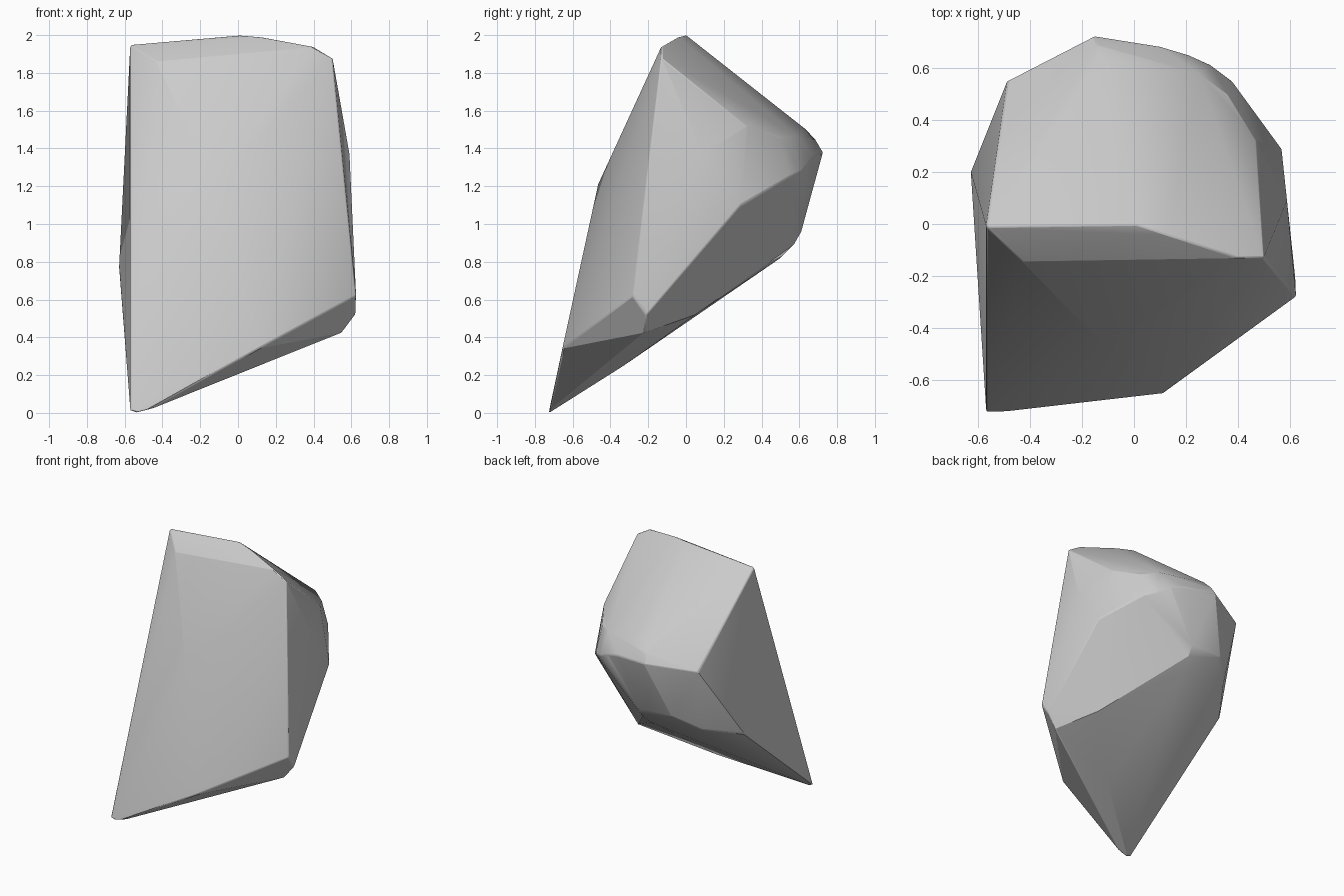
import bpy, bmesh, math

# Key corners of the leaning boulder, grouped by region
top_ridge = [(-0.57, -0.01, 1.95), (0.01, 0, 2.0), (0.13, -0.04, 1.99),
             (0.4, -0.13, 1.94), (0.5, -0.13, 1.88), (-0.43, -0.145, 1.86)]
front_face = [(-0.12, -0.465, 1.21), (0.11, -0.655, 0.34),
              (-0.57, -0.725, 0.01), (-0.54, -0.725, 0), (-0.46, -0.72, 0.02)]
right_side = [(0.625, -0.28, 0.62), (0.622, -0.21, 0.52), (0.55, -0.22, 0.425),
              (0.59, 0.09, 1.37), (0.57, 0.29, 1.1), (0.47, 0.32, 1.52)]
left_side = [(-0.63, 0.2, 0.77), (-0.49, 0.55, 1.34), (-0.45, 0.45, 0.85)]
back_edge = [(-0.15, 0.725, 1.38), (-0.14, 0.69, 1.44), (-0.12, 0.635, 1.5),
             (0.1, 0.685, 1.36), (0.2, 0.655, 1.33), (0.3, 0.61, 1.28),
             (0.38, 0.55, 1.25), (0.25, 0.58, 1.47), (0.36, 0.5, 1.45)]
underside = [(-0.3, 0.6, 0.97), (-0.03, 0.61, 0.96), (-0.03, 0.57, 0.89),
             (-0.05, 0.5, 0.82), (0.37, 0.05, 0.52), (-0.03, -0.33, 0.25)]

# Wrap the corners in a convex shell
bm = bmesh.new()
for p in top_ridge + front_face + right_side + left_side + back_edge + underside:
    bm.verts.new(p)
hull = bmesh.ops.convex_hull(bm, input=bm.verts)
bmesh.ops.delete(bm, geom=[v for v in bm.verts if not v.link_faces], context='VERTS')
bmesh.ops.recalc_face_normals(bm, faces=bm.faces)
mesh = bpy.data.meshes.new("boulder")
bm.to_mesh(mesh)
bm.free()
boulder = bpy.data.objects.new("boulder", mesh)
bpy.context.collection.objects.link(boulder)

# Slightly worn edges, crisp main facets
bevel = boulder.modifiers.new("worn_edges", 'BEVEL')
bevel.width = 0.008
bevel.segments = 2
bevel.limit_method = 'ANGLE'
bevel.angle_limit = math.radians(35)
bpy.context.view_layer.objects.active = boulder
boulder.select_set(True)
bpy.ops.object.shade_smooth_by_angle(angle=math.radians(20))
